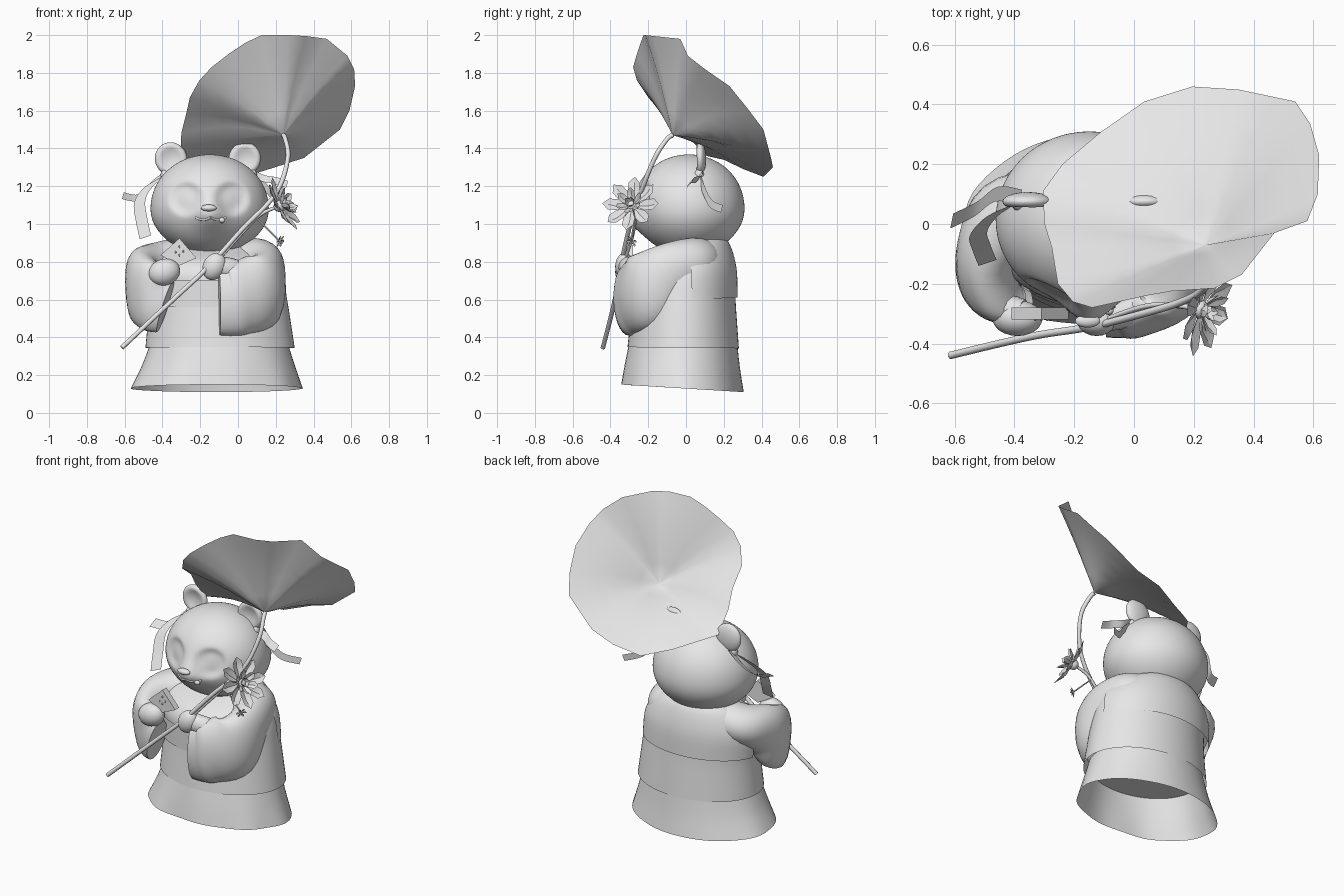
import bpy, bmesh
from math import sin, cos, pi, tau, sqrt, exp, radians
from mathutils import Vector

default = bpy.data.objects.get("Cube")
if default:
    bpy.data.objects.remove(default)

GREY = (0.8, 0.8, 0.8, 1)
clay = bpy.data.materials.new("plain_grey")
clay.use_nodes = True
clay.diffuse_color = GREY
clay.node_tree.nodes["Principled BSDF"].inputs["Base Color"].default_value = GREY


def finish(ob, angle=50):
    ob.data.materials.clear()
    ob.data.materials.append(clay)
    bpy.ops.object.select_all(action="DESELECT")
    ob.select_set(True)
    bpy.context.view_layer.objects.active = ob
    bpy.ops.object.shade_smooth_by_angle(angle=radians(angle))
    return ob


def mesh(name, verts, faces, angle=50, closed=False):
    me = bpy.data.meshes.new(name)
    me.from_pydata([tuple(v) for v in verts], [], faces)
    if closed:
        bm = bmesh.new()
        bm.from_mesh(me)
        bmesh.ops.recalc_face_normals(bm, faces=bm.faces)
        bm.to_mesh(me)
        bm.free()
    ob = bpy.data.objects.new(name, me)
    bpy.context.collection.objects.link(ob)
    return finish(ob, angle)


def bridge(name, rings, wrap=True, caps=(False, False), angle=50):
    """Skin a list of equally long point rings."""
    n = len(rings[0])
    verts = [p for r in rings for p in r]
    faces = []
    for i in range(len(rings) - 1):
        for j in range(n if wrap else n - 1):
            k = (j + 1) % n
            faces.append((i * n + j, i * n + k, (i + 1) * n + k, (i + 1) * n + j))
    if caps[0]:
        faces.append(tuple(reversed(range(n))))
    if caps[1]:
        faces.append(tuple(range(len(verts) - n, len(verts))))
    return mesh(name, verts, faces, angle, closed=wrap)


def smooth_path(pts, steps=5):
    """Catmull-Rom through tuples of any length."""
    p = [pts[0], *pts, pts[-1]]
    out = []
    for a, b, c, d in zip(p, p[1:], p[2:], p[3:]):
        for s in range(steps):
            t = s / steps
            out.append(tuple(y + t / 2 * (z - x + t * (2 * x - 5 * y + 4 * z - w
                       + t * (3 * (y - z) + w - x))) for x, y, z, w in zip(a, b, c, d)))
    return out + [tuple(pts[-1])]


def ellipsoid(name, loc, size, turn=(0, 0, 0), seg=24):
    bpy.ops.mesh.primitive_uv_sphere_add(segments=seg, ring_count=seg * 2 // 3,
                                         location=loc, rotation=turn)
    ob = bpy.context.object
    ob.name = name
    ob.scale = size
    return finish(ob)


def garment(name, profile, pleat=0, span=(0, tau), n=64):
    """Stacked ellipses: centre x, centre y, height, half width, half depth, back lift."""
    whole = span[1] - span[0] >= tau
    rings = []
    for i, (cx, cy, z, rx, ry, lift) in enumerate(smooth_path(profile)):
        fade = 1 - i / (5 * len(profile) - 5)
        ring = []
        for j in range(n):
            a = span[0] + (span[1] - span[0]) * j / (n if whole else n - 1)
            k = 1 + fade * pleat * (cos(9 * a) + sin(5 * a)) * (0.6 - 0.4 * sin(a))
            ring.append((cx + rx * k * cos(a), cy + ry * k * sin(a), z + lift * sin(a)))
        rings.append(ring)
    return bridge(name, rings, whole, (False, whole))


def sweep(name, path, n=12):
    """Tube along x, y, z, side radius, upright radius."""
    pts = smooth_path(path)
    rings = []
    for i, p in enumerate(pts):
        c = Vector(p[:3])
        t = Vector(pts[min(i + 1, len(pts) - 1)][:3]) - Vector(pts[max(i - 1, 0)][:3])
        side = t.cross(Vector((0, 0, 1))).normalized()
        up = side.cross(t).normalized()
        rings.append([c + side * p[3] * cos(tau * j / n) + up * p[4] * sin(tau * j / n)
                      for j in range(n)])
    return bridge(name, rings, caps=(True, True))


def stalk(name, pts, r):
    return sweep(name, [(*p, r, r) for p in pts], n=8)


def ribbon(name, pts, across):
    half = Vector(across) / 2
    return bridge(name, [[Vector(p) - half, Vector(p) + half] for p in smooth_path(pts)], wrap=False)


# Robe: skirt, jacket, cape over the back of the shoulders, chest panel
garment("skirt", [(-.115, -.02, .13, .455, .325, -.02), (-.105, -.02, .25, .405, .305, -.01),
                  (-.1, -.015, .38, .36, .285, 0)], pleat=.012)
garment("jacket", [(-.095, -.015, .345, .395, .295, -.003), (-.105, -.01, .6, .365, .272, 0),
                   (-.13, -.01, .75, .355, .265, .02), (-.14, -.005, .85, .29, .222, .05),
                   (-.15, .01, .9, .18, .14, .05)])
garment("cape", [(-.12, 0, .6, .38, .273, .01), (-.13, -.005, .75, .372, .272, .02),
                 (-.14, 0, .855, .3, .225, .05), (-.15, .015, .905, .19, .14, .05)],
        span=(.12, pi - .12))
garment("chest_panel", [(-.112, -.01, .56, .372, .278, 0), (-.122, -.01, .7, .366, .278, 0)],
        span=(pi * 1.25, pi * 1.55), n=24)

# Wide sleeves, forearms and hands
sweep("left_sleeve", [(.0, .08, .82, .12, .11), (.08, .03, .79, .14, .14),
                      (.14, -.09, .735, .11, .165), (.12, -.21, .65, .115, .205),
                      (.01, -.285, .605, .095, .195), (-.04, -.298, .592, .085, .185),
                      (-.1, -.305, .59, .075, .178)], 28)
sweep("right_sleeve", [(-.3, .06, .82, .12, .11), (-.42, .02, .785, .135, .12),
                       (-.49, -.09, .73, .105, .155), (-.488, -.19, .65, .1, .19),
                       (-.445, -.25, .59, .08, .165), (-.385, -.27, .565, .065, .145)], 28)
sweep("left_forearm", [(.02, -.27, .74, .05, .06), (-.04, -.3, .76, .05, .06),
                       (-.11, -.31, .775, .05, .055)], 16)
sweep("right_forearm", [(-.49, -.22, .7, .05, .06), (-.45, -.27, .73, .05, .06),
                        (-.38, -.3, .75, .05, .055)], 16)
ellipsoid("left_hand", (-.125, -.325, .775), (.06, .05, .075), (0, .5, 0))
ellipsoid("right_hand", (-.39, -.315, .745), (.085, .06, .07), (0, -.3, 0))

# Head with pressed-in eye hollows and a raised muzzle
HX, HY, HZ, RX, RY, RZ = -.15, .015, 1.1, .308, .29, .268


def relief(x, z):
    def bump(cx, cz, r, power=2):
        return exp(-(((x - cx) ** 2 + (z - cz) ** 2) / r ** 2) ** (power / 2))
    return .03 * (bump(-.275, 1.135, .08, 6) + bump(-.035, 1.135, .08, 6)) \
        - .055 * bump(-.15, 1.05, .085)


def face_y(x, z):
    u, w = (x - HX) / RX, (z - HZ) / RZ
    return HY - RY * sqrt(max(0, 1 - u * u - w * w)) + relief(x, z)


head = ellipsoid("head", (HX, HY, HZ), (1, 1, 1), seg=96)
for v in head.data.vertices:
    cheek = 1 + .03 * exp(-((v.co.z + .35) / .4) ** 2)
    v.co.x *= RX * cheek
    v.co.z *= RZ
    front = v.co.y < 0
    v.co.y *= RY if front else RY * cheek
    if front:
        v.co.y += relief(v.co.x + HX, v.co.z + HZ) * min(1, -v.co.y / .1)
ellipsoid("nose", (-.155, face_y(-.155, 1.085) - .004, 1.085), (.042, .022, .018))
for sign, side in ((-1, "right"), (1, "left")):
    lip = [(-.145 + sign * d, face_y(-.145 + sign * d, z) - .001, z)
           for d, z in ((0, 1.035), (.03, 1.022), (.06, 1.025), (.08, 1.035))]
    stalk(side + "_lip", lip, .006)
ellipsoid("berry", (-.085, face_y(-.085, 1.02) - .008, 1.02), (.017, .014, .014))

# Ears with a hollow front
for side, x, lean in (("right", -.355, -.35), ("left", .035, .35)):
    ear = ellipsoid(side + "_ear", (x, .075, 1.345), (1, 1, 1), (0, lean, 0))
    for v in ear.data.vertices:
        r2 = v.co.x ** 2 + v.co.z ** 2
        dish = .03 * max(0, 1 - r2 * 1.6) if v.co.y < 0 else 0
        v.co = (v.co.x * .085, v.co.y * .032 + dish, v.co.z * .088)

# Hair ribbons
ribbon("right_upper_ribbon", [(-.38, .09, 1.27), (-.46, .1, 1.21), (-.53, .05, 1.14),
                              (-.61, .01, 1.15)], (.01, .05, .035))
ribbon("right_lower_ribbon", [(-.39, .07, 1.25), (-.47, .03, 1.2), (-.52, -.03, 1.12),
                              (-.51, -.08, 1.02), (-.49, -.13, .93)], (.06, .02, .02))
ribbon("left_upper_ribbon", [(.07, .07, 1.27), (.14, .07, 1.24), (.2, .03, 1.23),
                             (.26, .02, 1.21)], (.01, .03, .035))
ribbon("left_lower_ribbon", [(.08, .07, 1.25), (.15, .09, 1.19), (.22, .13, 1.11),
                             (.31, .19, 1.08)], (.01, .01, .04))
for side, x in (("right", -.39), ("left", .08)):
    ellipsoid(side + "_ribbon_knot", (x, .07, 1.26), (.02, .025, .03), seg=12)

# Big tilted leaf, fanned out from the top of its stem
HUB = Vector((.24, -.07, 1.47))
RIM = [(-.305, .11, 1.36), (-.3, 0, 1.48), (-.275, -.08, 1.58), (-.255, -.2, 1.67),
       (-.205, -.26, 1.76), (-.14, -.28, 1.83), (-.05, -.26, 1.9), (.04, -.24, 1.96),
       (.125, -.225, 2), (.27, -.215, 2), (.36, -.17, 1.995), (.47, -.03, 1.98),
       (.58, .01, 1.89), (.615, .1, 1.82), (.62, .23, 1.73), (.59, .335, 1.6), (.54, .41, 1.5),
       (.35, .45, 1.35), (.195, .46, 1.3), (.035, .41, 1.25), (-.115, .305, 1.29), (-.24, .2, 1.34)]
leaf_rings = []
for t in (.02, .2, .4, .6, .8, 1):
    leaf_rings.append([HUB.lerp(Vector(p), t) + Vector((0, 0, .028 + .012 * sin(tau * 5 * i / len(RIM))))
                       * sin(pi * t) for i, p in enumerate(RIM)])
bridge("leaf", leaf_rings, caps=(True, False), angle=80)
stalk("leaf_stem", [(-.615, -.44, .345), (-.45, -.4, .5), (-.31, -.37, .63), (-.15, -.345, .78),
                    (.03, -.3, .98), (.16, -.26, 1.11), (.23, -.22, 1.22), (.265, -.16, 1.36),
                    (.25, -.1, 1.45), HUB], .0125)


# Blossoms: folded petals in tiers around a facing axis
def blossom(name, centre, axis, radius, count):
    turn = Vector(axis).to_track_quat("Z", "Y")
    verts, faces = [], []
    for tier, (size, lift, petals) in enumerate(((1, .2, count), (.65, .75, count - 2), (.4, 1.15, 5))):
        for i in range(petals):
            a = tau * (i + tier / 2) / petals
            out = Vector((cos(a), sin(a), 0))
            side = Vector((-sin(a), cos(a), 0))
            up = Vector((0, 0, 1))
            reach = out * cos(lift) + up * sin(lift)
            dip = (up * cos(lift) - out * sin(lift)) * -.1
            base = len(verts)
            shape = [reach * .08, reach * .5 + side * .2, reach * .8 + side * .2, reach,
                     reach * .8 - side * .2, reach * .5 - side * .2, reach * .6 + dip]
            verts += [Vector(centre) + turn @ (s * radius * size) for s in shape]
            faces += [(base + j, base + (j + 1) % 6, base + 6) for j in range(6)]
    mesh(name, verts, faces, 20)
    ellipsoid(name + "_heart", centre, [radius * .2] * 3, seg=12)


blossom("flower", (.22, -.285, 1.095), (.75, -.25, .4), .16, 8)
blossom("small_flower", (.22, -.285, .91), (.7, -.5, -.3), .035, 6)
stalk("flower_stem", [(-.12, -.33, .79), (.02, -.28, .95), (.12, -.27, 1.05), (.22, -.285, 1.095)], .009)
stalk("small_flower_stem", [(.1, -.27, 1.03), (.16, -.28, .97), (.22, -.285, .91)], .004)

# Fruit slice with seeds, held in the right hand
slab = [(x, y, z) for y in (-.32, -.28) for x, z in ((-.41, .835), (-.31, .925), (-.22, .82), (-.31, .78))]
mesh("fruit_slice", slab, [(0, 1, 2, 3), (7, 6, 5, 4)]
     + [(i, i + 4, (i + 1) % 4 + 4, (i + 1) % 4) for i in range(4)], 20, closed=True)
for i, (x, z) in enumerate(((-.31, .88), (-.33, .85), (-.29, .855), (-.31, .835))):
    ellipsoid(f"seed_{i}", (x, -.321, z), (.004, .004, .007), seg=8)
